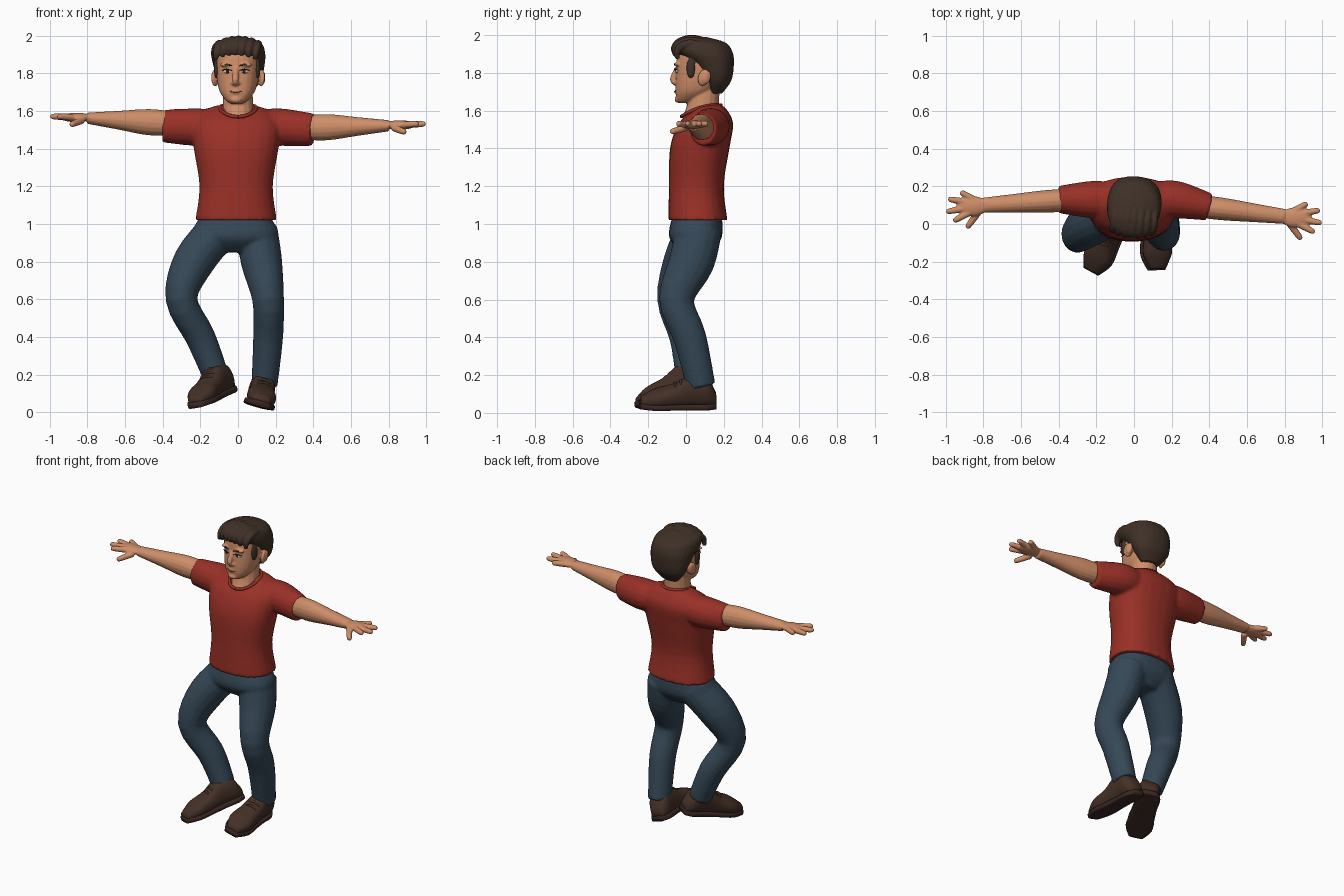
import bpy, bmesh
from math import sin, cos, pi, radians
from mathutils import Vector, Matrix

if "Cube" in bpy.data.objects:
    bpy.data.objects.remove(bpy.data.objects["Cube"], do_unlink=True)


def material(name, red, green, blue):
    made = bpy.data.materials.new(name)
    made.use_nodes = True
    made.diffuse_color = (red, green, blue, 1)
    shader = made.node_tree.nodes["Principled BSDF"]
    shader.inputs["Base Color"].default_value = (red, green, blue, 1)
    return made


SKIN = material("warm skin", .62, .27, .14)
LIPS = material("lip brown", .36, .12, .07)
HAIR = material("dark brown hair", .05, .03, .02)
WHITE = material("eye white", .6, .55, .5)
IRIS = material("iris brown", .03, .015, .01)
SHIRT = material("brick red cloth", .32, .03, .02)
DENIM = material("blue denim", .036, .065, .095)
LEATHER = material("brown leather", .058, .03, .02)
SOLE = material("dark sole", .04, .02, .015)


def flowing(rows, steps=4):
    """Fill in rows along a smooth curve through the given ones."""
    filled = []
    for i in range(len(rows) - 1):
        before, start, end, after = (rows[max(i - 1, 0)], rows[i], rows[i + 1],
                                     rows[min(i + 2, len(rows) - 1)])
        for step in range(steps):
            t = step / steps
            filled.append([b + t / 2 * (c - a + t * (2 * a - 5 * b + 4 * c - d + t * (3 * (b - c) + d - a)))
                           for a, b, c, d in zip(before, start, end, after)])
    return filled + [list(rows[-1])]


def skin_rings(bm, rings):
    """Bridge a list of point rings into a closed tube."""
    loops = [[bm.verts.new(point) for point in ring] for ring in rings]
    for lower, upper in zip(loops, loops[1:]):
        for i in range(len(lower)):
            bm.faces.new((lower[i - 1], lower[i], upper[i], upper[i - 1]))
    bm.faces.new(loops[0])
    bm.faces.new(loops[-1])


def circle(count):
    return [2 * pi * i / count for i in range(count)]


def rounded(value, power):
    return abs(value) ** (2 / power) * (1 if value >= 0 else -1)


def stack(bm, rows, power=2.3, matrix=Matrix(), middle=0):
    """Loft level sections given as (height, half width, front, back)."""
    rings = []
    for height, half, front, back in flowing(rows):
        centre, depth = (front + back) / 2, (back - front) / 2
        rings.append([matrix @ Vector((middle + half * rounded(cos(a), power),
                                       centre + depth * rounded(sin(a), power), height))
                      for a in circle(24)])
    skin_rings(bm, rings)


def tube(bm, rows, ref=(0, 0, 1), matrix=Matrix()):
    """Loft ovals along a path of (x, y, z, side radius, radius towards ref)."""
    rows = flowing(rows)
    points = [Vector(row[:3]) for row in rows]
    rings = []
    for i, (point, row) in enumerate(zip(points, rows)):
        along = (points[min(i + 1, len(points) - 1)] - points[max(i - 1, 0)]).normalized()
        side = along.cross(Vector(ref)).normalized()
        rise = side.cross(along)
        rings.append([matrix @ (point + side * row[3] * cos(a) + rise * row[4] * sin(a))
                      for a in circle(16)])
    skin_rings(bm, rings)


def ball(bm, centre, size, matrix=Matrix()):
    shape = matrix @ Matrix.Translation(centre) @ Matrix.Diagonal((*size, 1))
    bmesh.ops.create_uvsphere(bm, u_segments=20, v_segments=12, radius=1, matrix=shape)


def finish(name, bm, paint, voxel=0, relax=3):
    """Make the object; a voxel size fuses its overlapping pieces smoothly."""
    bmesh.ops.recalc_face_normals(bm, faces=bm.faces[:])
    for face in bm.faces:
        face.smooth = True
    mesh = bpy.data.meshes.new(name)
    bm.to_mesh(mesh)
    bm.free()
    mesh.materials.append(paint)
    made = bpy.data.objects.new(name, mesh)
    bpy.context.scene.collection.objects.link(made)
    if voxel:
        fuse = made.modifiers.new("fuse", "REMESH")
        fuse.mode = "VOXEL"
        fuse.voxel_size = voxel
        fuse.use_smooth_shade = True
        soften = made.modifiers.new("soften", "SMOOTH")
        soften.factor = .5
        soften.iterations = relax


# Shirt: trunk with both sleeves, then the collar band
bm = bmesh.new()
stack(bm, [(1.02, .217, -.095, .22), (1.2, .195, -.09, .2), (1.4, .225, -.085, .23),
           (1.53, .235, -.04, .25), (1.6, .18, .03, .22), (1.63, .1, .07, .19)], middle=-.01)
for s, y, z in ((-1, .13, 1.52), (1, .09, 1.5)):
    tube(bm, [(s * .1, .13, 1.52, .09, .085), (s * .22, .13, 1.515, .1, .1), (s * .4, y, z, .073, .087)])
finish("shirt", bm, SHIRT, .01, 6)

bm = bmesh.new()
tube(bm, [(.097 * sin(a), .08 - .104 * cos(a), 1.6 - .03 * cos(a) + .017 * sin(a) ** 2, .009, .009)
          for a in circle(16) + [2 * pi]])
finish("shirt_collar", bm, SHIRT)

# Trousers: hips with a bent right leg and a straighter left leg
bm = bmesh.new()
stack(bm, [(.85, .09, -.02, .13), (.93, .23, -.09, .19), (1.05, .18, -.07, .19)], middle=-.015)
RIGHT_LEG = [(-.1, .07, .97), (-.235, 0, .8), (-.3, -.06, .6), (-.2, 0, .4), (-.12, .02, .2)]
LEFT_LEG = [(.1, .07, .97), (.125, .03, .8), (.16, -.05, .6), (.16, .02, .4), (.14, .08, .14)]
for leg in (RIGHT_LEG, LEFT_LEG):
    tube(bm, [(*joint, wide, wide * 1.1) for joint, wide in zip(leg, (.11, .11, .085, .08, .07))], (0, 1, 0))
finish("trousers", bm, DENIM, .01, 5)


# Arms with palms and fanned fingers
def arm(side, s, shoulder, wrist):
    bm = bmesh.new()
    shoulder, wrist = Vector(shoulder), Vector(wrist)
    girth = [(.06, .06), (.06, .07), (.05, .05), (.04, .03)]
    tube(bm, [(*shoulder.lerp(wrist, i / 3), *g) for i, g in enumerate(girth)])
    palm = wrist + Vector((s * .06, -.005, .004))
    ball(bm, palm, (.085, .054, .025))
    for angle, reach, lift in ((30, .14, .01), (10, .19, .01), (-10, .2, .01), (-28, .18, .01), (-54, .15, -.035)):
        angle = radians(angle)
        tip = wrist + Vector((s * reach * cos(angle), reach * sin(angle), lift))
        root = wrist.lerp(tip, .3)
        tube(bm, [(*root.lerp(tip, t), r, r) for t, r in ((0, .019), (.5, .018), (.9, .015), (1, .008))])
    finish(side + "_arm", bm, SKIN, .0055, 3)


arm("right", -1, (-.3, .13, 1.53), (-.8, .1, 1.562))
arm("left", 1, (.3, .1, 1.51), (.8, .04, 1.522))

# Head and neck; the head turns slightly about the neck
TURN = (Matrix.Translation((0, .09, 0)) @ Matrix.Rotation(radians(-5), 4, "Z")
        @ Matrix.Translation((0, -.09, 0)))
FORWARD = (0, 1, 0)
bm = bmesh.new()
stack(bm, [(1.64, .03, -.04, .02), (1.66, .06, -.05, .07), (1.71, .096, -.055, .15), (1.8, .112, -.053, .2),
           (1.9, .11, -.045, .2), (1.95, .08, -.01, .16)], 2.4, TURN)
tube(bm, [(0, .076, 1.54, .09, .1), (0, .09, 1.62, .082, .085), (0, .1, 1.74, .076, .078)], FORWARD)
tube(bm, [(0, -.044, 1.83, .012, .012), (0, -.07, 1.765, .017, .016), (0, -.045, 1.735, .01, .01)], FORWARD, TURN)
ball(bm, (0, -.045, 1.66), (.03, .016, .018), TURN)
ball(bm, (0, -.047, 1.7), (.03, .014, .013), TURN)
for s in (-1, 1):
    ball(bm, (s * .013, -.058, 1.748), (.012, .012, .01), TURN)
    ball(bm, (s * .05, -.04, 1.846), (.036, .016, .012), TURN)
    tilt = (TURN @ Matrix.Translation((s * .124, .105, 1.775)) @ Matrix.Rotation(radians(-14), 4, "X")
            @ Matrix.Rotation(radians(s * 25), 4, "Z"))
    ball(bm, (0, 0, 0), (.014, .033, .046), tilt)
    ball(bm, (s * .014, .012, .005), (.009, .022, .036), tilt)
finish("head_and_neck", bm, SKIN, .0055, 3)

# Eyes, brows and mouth
for s, side in ((-1, "right"), (1, "left")):
    bm = bmesh.new()
    ball(bm, (s * .045, -.041, 1.81), (.021, .0105, .011), TURN)
    finish(side + "_eye", bm, WHITE)
    bm = bmesh.new()
    ball(bm, (s * .044, -.047, 1.81), (.01, .0065, .01), TURN)
    finish(side + "_iris", bm, IRIS)
    bm = bmesh.new()
    for height, thick in ((1.84, .005), (1.815, .003)):
        tube(bm, [(s * .02, -.027 - .0165 * height, height, .003, thick / 2),
                  (s * .048, -.025 - .0165 * height, height + .007, .004, thick),
                  (s * .074, -.01 - .0165 * height, height, .003, thick / 2)], matrix=TURN)
    finish(side + "_brow_and_lashes", bm, HAIR)
bm = bmesh.new()
tube(bm, [(-.03, -.052, 1.704, .003, .002), (0, -.06, 1.7, .004, .004), (.03, -.052, 1.704, .003, .002)], matrix=TURN)
finish("mouth", bm, LIPS)

# Hair: rounded cap, sideburns and swept-back locks
bm = bmesh.new()
stack(bm, [(1.69, .06, .125, .19), (1.76, .115, .1, .24), (1.85, .138, .03, .254), (1.91, .144, -.055, .247),
           (1.96, .125, -.065, .21), (1.99, .05, -.02, .11)], 2.2, TURN)
for s in (-1, 1):
    ball(bm, (s * .11, .035, 1.825), (.014, .024, .055), TURN)
for k in range(-3, 4):
    x = .035 * k
    drop = 2.2 * x * x
    lock = []
    for step in range(6):
        a = radians(step * 32 - 20)
        thick = .012 + .009 * sin(pi * step / 5)
        lock.append((x + .008 * sin(a), .04 - .105 * cos(a) + drop * cos(a),
                     1.92 + .062 * sin(a) - drop, thick, thick))
    tube(bm, lock, (1, 0, 0), TURN)
finish("hair", bm, HAIR, .006, 2)

# Shoes: upper, laces and sole, laid heel to toe as (distance, half width, top)
UPPER = [(-.078, .04, .08), (-.03, .066, .165), (.05, .065, .18), (.14, .07, .13), (.24, .077, .1), (.32, .04, .06)]


def shoe(side, place, yaw, pitch, roll):
    pose = Matrix.Translation(place)
    for angle, axis in ((yaw, "Z"), (pitch, "X"), (roll, "Y")):
        pose = pose @ Matrix.Rotation(radians(angle), 4, axis)
    lying = pose @ Matrix.Rotation(pi / 2, 4, "X")
    bm = bmesh.new()
    stack(bm, [(along, half, .008, top) for along, half, top in UPPER], 2.5, lying)
    for along in (.08, .11, .14):
        height = .205 - along / 2
        tube(bm, [(-.035, -along, height - .015, .006, .006), (0, -along, height, .007, .007),
                  (.035, -along, height - .015, .006, .006)], matrix=pose)
    finish(side + "_shoe", bm, LEATHER)
    bm = bmesh.new()
    stack(bm, [(along * 1.02, half + .006, 0, .034) for along, half, top in UPPER], 5, lying)
    finish(side + "_sole", bm, SOLE)


shoe("left", (.098, .08, .028), 3, 0, 16)
shoe("right", (-.078, .035, .09), -27, 12, -8)
